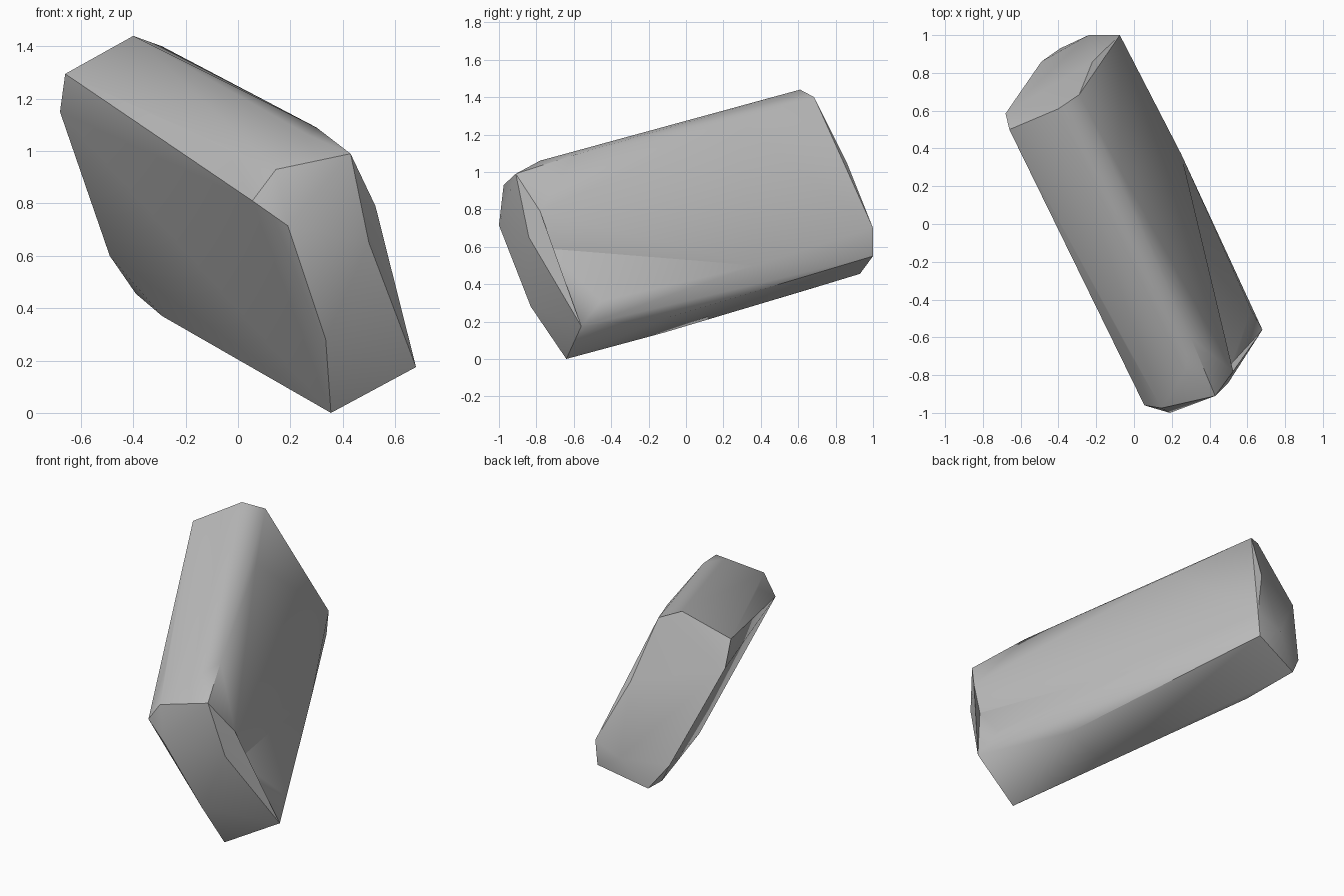
import bpy, bmesh, math
from mathutils import Vector

cube = bpy.data.objects.get("Cube")
if cube:
    bpy.data.objects.remove(cube, do_unlink=True)

# Corner points of the slab, grouped by region
top = [(-.40, .61, 1.44), (-.29, .685, 1.40), (-.07, .28, 1.27), (.30, -.60, 1.09),
       (.43, -.91, .99), (.27, -.78, 1.06), (.145, -.975, .93), (-.04, -.65, 1.005),
       (-.27, -.20, 1.12), (-.66, .50, 1.295)]
left_bevel = [(-.68, .585, 1.15), (-.36, -.09, 1.01), (-.09, -.60, .89), (.055, -.96, .81)]
front_end = [(.19, -1.0, .715), (.335, -.83, .28), (.355, -.64, 0), (.68, -.56, .175),
             (.50, -.84, .65), (.525, -.78, .79), (.62, -.455, .31)]
back_end = [(-.075, 1.0, .70), (-.24, 1.0, .63), (-.09, 1.0, .55), (-.39, .93, .455),
            (-.49, .86, .60), (-.22, .86, 1.05)]
underside = [(-.29, .65, .37), (.12, -.12, .14), (.40, -.10, .22), (.25, .37, .50)]

bm = bmesh.new()
for p in top + left_bevel + front_end + back_end + underside:
    bm.verts.new(p)
hull = bmesh.ops.convex_hull(bm, input=bm.verts[:])
loose = {g for g in hull["geom_interior"] if isinstance(g, bmesh.types.BMVert)}
bmesh.ops.delete(bm, geom=list(loose), context="VERTS")


def corner(p):
    return min(bm.verts, key=lambda v: (v.co - Vector(p)).length)


# Shallow chip pressed into the corner of the front end
a, b = corner((.525, -.78, .79)), corner((.62, -.455, .31))
edge = bm.edges.get((a, b))
if edge:
    _, chip = bmesh.utils.edge_split(edge, a, 0.4)
    for f in list(chip.link_faces):
        far = [v for v in f.verts if v not in (a, b, chip)]
        bmesh.utils.face_split(f, chip, far[0])
    chip.co = (.515, -.74, .59)
bmesh.ops.recalc_face_normals(bm, faces=bm.faces[:])

mesh = bpy.data.meshes.new("stone_slab")
bm.to_mesh(mesh)
bm.free()
slab = bpy.data.objects.new("stone_slab", mesh)
bpy.context.collection.objects.link(slab)

# Plain grey stone
grey = bpy.data.materials.new("stone_grey")
grey.use_nodes = True
colour = (.50, .50, .50, 1)
grey.diffuse_color = colour
bsdf = grey.node_tree.nodes["Principled BSDF"]
bsdf.inputs["Base Color"].default_value = colour
bsdf.inputs["Roughness"].default_value = .9
mesh.materials.append(grey)

# Soft facets with crisp main edges
bpy.ops.object.select_all(action="DESELECT")
slab.select_set(True)
bpy.context.view_layer.objects.active = slab
bpy.ops.object.shade_smooth_by_angle(angle=math.radians(30))
